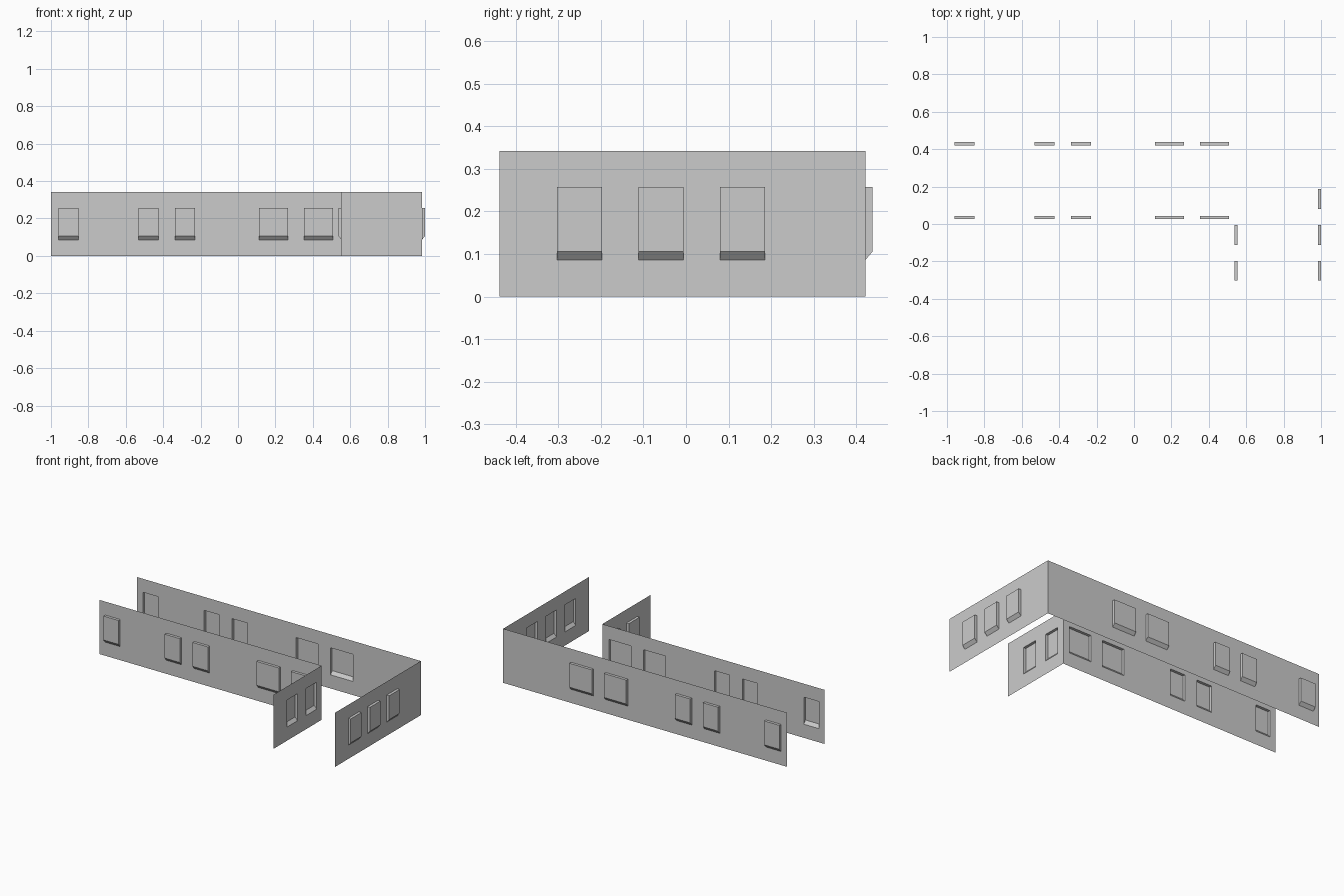
import bpy, bmesh
from mathutils import Vector

if "Cube" in bpy.data.objects:
    bpy.data.objects.remove(bpy.data.objects["Cube"])

HEIGHT, SILL_LOW, SILL_HIGH, HEAD = 0.342, 0.086, 0.106, 0.257
DEPTH = 0.017


def wall(name, axis, plane, side, start, end, windows):
    """Thin wall sheet along an axis; windows are pockets pushed outward with a sloped sill."""
    bm = bmesh.new()

    def point(u, z, d=0.0):
        w = plane + side * d
        return (u, w, z) if axis == 'x' else (w, u, z)

    def quad(*pts):
        return bm.faces.new([bm.verts.new(point(*p)) for p in pts])

    us = [start] + [u for pair in windows for u in pair] + [end]
    zs = [0, SILL_LOW, HEAD, HEIGHT]
    for i, (a, b) in enumerate(zip(us, us[1:])):
        for j, (lo, hi) in enumerate(zip(zs, zs[1:])):
            if i % 2 == 0 or j != 1:
                quad((a, lo), (b, lo), (b, hi), (a, hi))
                continue
            # window pocket: pane, sloped sill, head and two jambs
            rim = [(a, lo, 0), (b, lo, 0), (b, hi, 0), (a, hi, 0)]
            pane = [(a, SILL_HIGH, DEPTH), (b, SILL_HIGH, DEPTH),
                    (b, hi, DEPTH), (a, hi, DEPTH)]
            quad(*pane)
            for k in range(4):
                n = (k + 1) % 4
                quad(rim[k], rim[n], pane[n], pane[k])

    bmesh.ops.remove_doubles(bm, verts=bm.verts, dist=1e-5)
    bmesh.ops.recalc_face_normals(bm, faces=bm.faces)
    bm.faces.ensure_lookup_table()
    outward = Vector((0, side, 0)) if axis == 'x' else Vector((side, 0, 0))
    if bm.faces[0].normal.dot(outward) < 0:
        bmesh.ops.reverse_faces(bm, faces=bm.faces)
    mesh = bpy.data.meshes.new(name)
    bm.to_mesh(mesh)
    bm.free()
    bpy.context.collection.objects.link(bpy.data.objects.new(name, mesh))


long_windows = [(-0.959, -0.854), (-0.531, -0.425), (-0.336, -0.229),
                (0.111, 0.266), (0.352, 0.509)]
short_windows = [(-0.303, -0.197), (-0.111, -0.006), (0.080, 0.186)]

# outer walls of the L-shaped corridor
wall("outer_long_wall", 'x', 0.421, 1, -1.0, 0.983, long_windows)
wall("outer_short_wall", 'y', 0.983, 1, -0.438, 0.421, short_windows)
# inner walls, windows pushed into the crook of the L
wall("inner_long_wall", 'x', 0.044, -1, -1.0, 0.554, long_windows)
wall("inner_short_wall", 'y', 0.554, -1, -0.438, 0.044, short_windows[:2])
